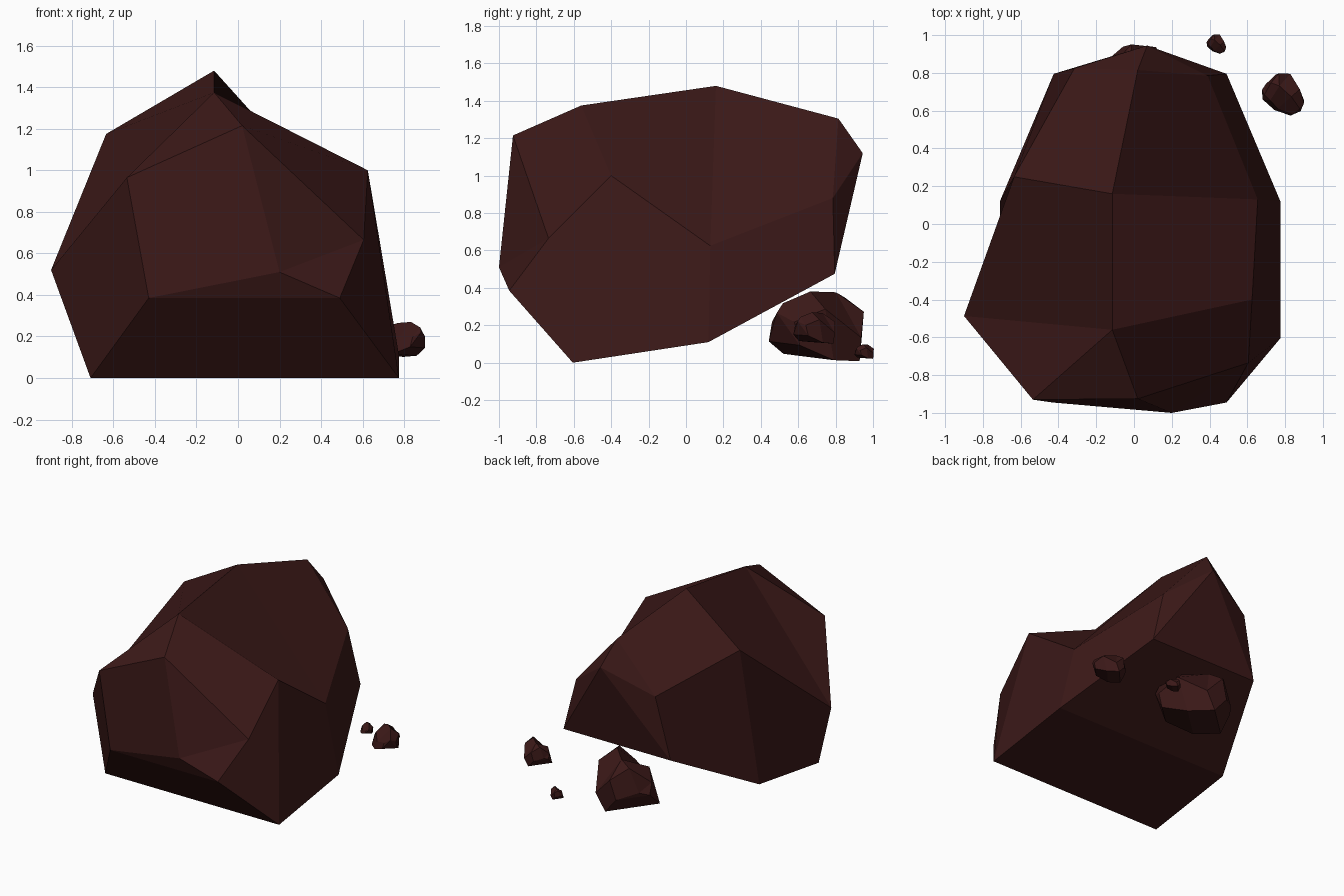
import bpy, bmesh
from math import radians

if "Cube" in bpy.data.objects:
    bpy.data.objects.remove(bpy.data.objects["Cube"])

# Corner points of the boulder, named by letter
P = dict(
    A=(-.115, .16, 1.48), B=(-.115, -.56, 1.375), C=(.02, -.925, 1.215),
    D=(.02, .815, 1.305), E=(.07, .945, 1.12), F=(.625, -.40, 1.0),
    G=(.655, .13, .625), H=(-.635, .25, 1.175), I=(-.9, -.487, .52),
    J=(-.71, -.605, 0), K=(.775, -.605, 0), L=(.775, .12, .11),
    M=(-.71, .12, .11), N=(-.535, -.93, .965), O=(-.43, -.945, .385),
    P=(.49, -.945, .385), Q=(.2, -1.0, .51), R=(.605, -.735, .665),
    S=(-.425, .795, .475), T=(.49, .795, .475), U=(.39, .785, .88),
    V=(-.315, .825, .95))

# Facets: front, crown, right, left, back, underside
FACETS = ("OQCN QRC QPR OPQ OPKJ NIJO "
          "NCB CRFB INB HABI BFGA AGUD HADV VDE "
          "RPKF FKLG GLTU JMHI HMSV DUE UTE STE VSE "
          "JKLM MLTS").split()

rock = bpy.data.materials.new("dark_rock")
rock.diffuse_color = (.044, .0095, .009, 1)
rock.use_nodes = True
rock.node_tree.nodes["Principled BSDF"].inputs["Base Color"].default_value = rock.diffuse_color


def add_rock(name, loc=(0, 0, 0), scale=1, turn=0, tilt=0, roll=0):
    bm = bmesh.new()
    verts = {k: bm.verts.new(co) for k, co in P.items()}
    for f in FACETS:
        bm.faces.new([verts[c] for c in f])
    bmesh.ops.recalc_face_normals(bm, faces=bm.faces)
    me = bpy.data.meshes.new(name)
    bm.to_mesh(me)
    bm.free()
    me.materials.append(rock)
    ob = bpy.data.objects.new(name, me)
    ob.location = loc
    ob.scale = (scale,) * 3
    ob.rotation_euler = (radians(tilt), radians(roll), radians(turn))
    bpy.context.collection.objects.link(ob)


# Boulder and the three fragments behind it
add_rock("boulder")
add_rock("large_fragment", (.015, .685, .005), .262, 224, -7, -5)
add_rock("medium_fragment", (.793, .68, .10), .117, 228, -5, -3)
add_rock("small_fragment", (.438, .95, .02), .054, 228, -5, -3)
